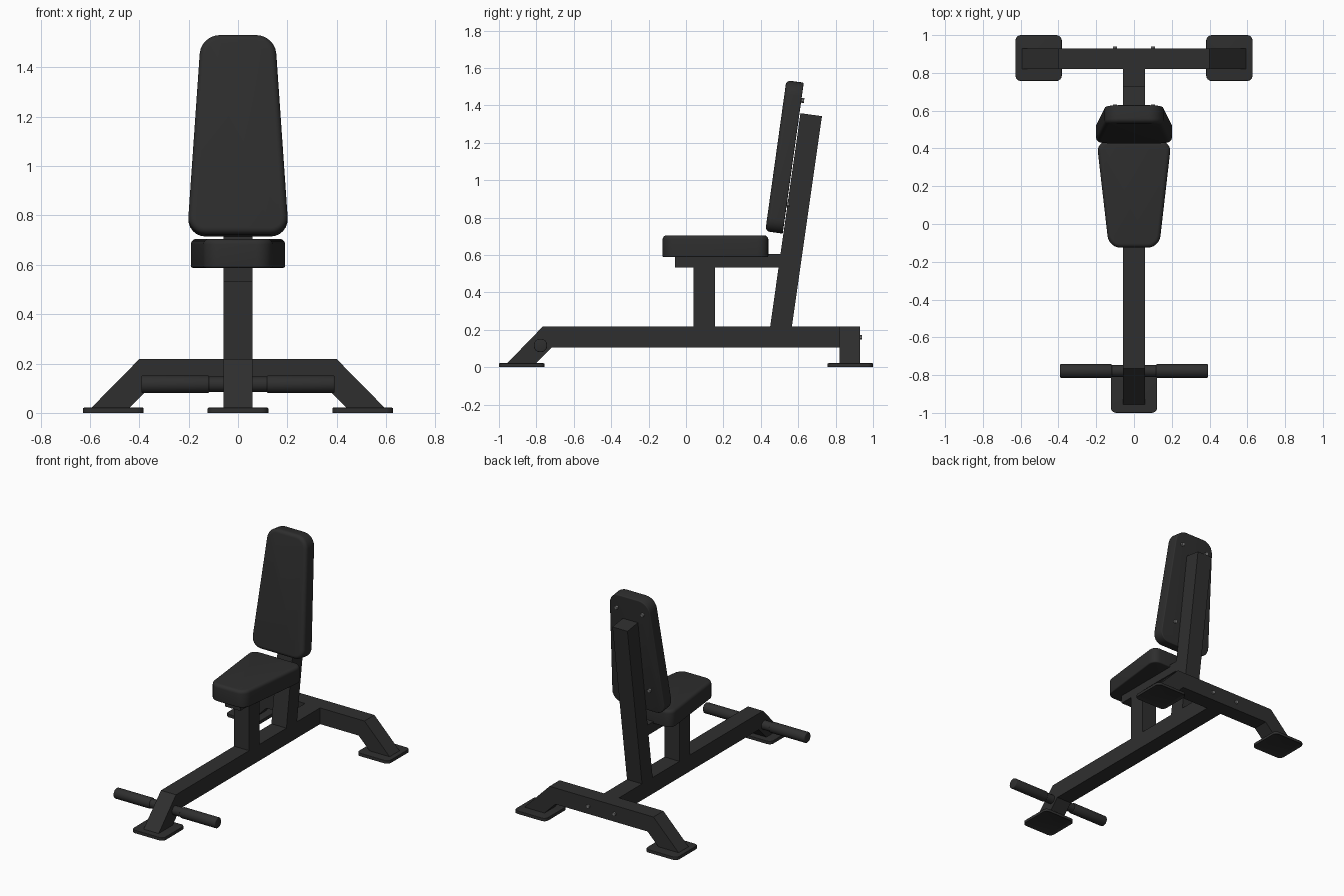
import bpy, bmesh, math
from mathutils import Matrix, Vector

if "Cube" in bpy.data.objects:
    bpy.data.objects.remove(bpy.data.objects["Cube"])


def material(name, v):
    m = bpy.data.materials.new(name)
    m.diffuse_color = (v, v, v, 1)
    m.use_nodes = True
    m.node_tree.nodes["Principled BSDF"].inputs["Base Color"].default_value = m.diffuse_color
    return m


FRAME = material("black frame", 0.028)
PAD = material("black upholstery", 0.027)
STEEL = material("steel bolt", 0.2)


def finish(name, bm, mat, matrix=Matrix(), smooth=False):
    bmesh.ops.recalc_face_normals(bm, faces=bm.faces)
    me = bpy.data.meshes.new(name)
    bm.to_mesh(me)
    bm.free()
    ob = bpy.data.objects.new(name, me)
    bpy.context.collection.objects.link(ob)
    ob.matrix_world = matrix
    me.materials.append(mat)
    if smooth:
        bpy.ops.object.select_all(action='DESELECT')
        ob.select_set(True)
        bpy.context.view_layer.objects.active = ob
        bpy.ops.object.shade_smooth_by_angle(angle=math.radians(35))
    return ob


def prism(name, pts, a, b, axis):
    """Extrude a profile: (y, z) along x, or (x, z) along y."""
    bm = bmesh.new()
    vec = (lambda p, t: (t, p[0], p[1])) if axis == 'x' else (lambda p, t: (p[0], t, p[1]))
    face = bm.faces.new([bm.verts.new(vec(p, a)) for p in pts])
    ext = bmesh.ops.extrude_face_region(bm, geom=[face])
    moved = [g for g in ext["geom"] if isinstance(g, bmesh.types.BMVert)]
    bmesh.ops.translate(bm, verts=moved, vec=Vector(vec((0, 0), b - a)))
    return finish(name, bm, FRAME)


def slab(name, w0, w1, length, thick, radius, mat, matrix, top=0.0, bottom=0.0, hollow=False):
    """Rounded trapezoid in local xy, thickened along z, with softened rims."""
    bm = bmesh.new()
    pts = [(-w0, 0), (w0, 0), (w1, length), (-w1, length)]
    bm.faces.new([bm.verts.new((x, y, 0)) for x, y in pts])
    bmesh.ops.bevel(bm, geom=bm.verts[:], offset=radius, segments=6,
                    profile=0.5, affect='VERTICES')
    ext = bmesh.ops.extrude_face_region(bm, geom=bm.faces[:])
    moved = [g for g in ext["geom"] if isinstance(g, bmesh.types.BMVert)]
    bmesh.ops.translate(bm, verts=moved, vec=(0, 0, thick))
    for z, r in ((thick, top), (0, bottom)):
        if r:
            rim = [e for e in bm.edges if all(abs(v.co.z - z) < 1e-5 for v in e.verts)]
            bmesh.ops.bevel(bm, geom=rim, offset=r, segments=5, profile=0.5, affect='EDGES')
    bmesh.ops.recalc_face_normals(bm, faces=bm.faces)
    if hollow:
        under = [f for f in bm.faces if f.normal.z < -0.9]
        bmesh.ops.inset_region(bm, faces=under, thickness=0.02, depth=0)
        bmesh.ops.translate(bm, verts=list({v for f in under for v in f.verts}), vec=(0, 0, 0.008))
    return finish(name, bm, mat, matrix, True)


def cylinder(name, r, depth, sides, mat, matrix, bevel=0.0):
    bm = bmesh.new()
    bmesh.ops.create_cone(bm, cap_ends=True, segments=sides, radius1=r, radius2=r, depth=depth)
    if bevel:
        rim = [e for e in bm.edges if abs(e.verts[0].co.z - e.verts[1].co.z) < 1e-5]
        bmesh.ops.bevel(bm, geom=rim, offset=bevel, segments=3, profile=0.5, affect='EDGES')
    return finish(name, bm, mat, matrix, sides > 8)


T = Matrix.Translation
W = 0.058  # half width of the square tube

# base rail with its slanted front leg
prism("base_rail", [(-0.957, 0.02), (-0.765, 0.218), (0.825, 0.218), (0.825, 0.105),
                    (-0.718, 0.105), (-0.803, 0.02)], -W, W, 'x')
# rear cross beam with two slanted legs
half = [(0.40, 0.218), (0.595, 0.02), (0.44, 0.02), (0.355, 0.105)]
prism("rear_beam", half + [(-x, z) for x, z in reversed(half)], 0.82, 0.93, 'y')

# foot plates
for name, x, y in (("front_foot", 0, -1), ("rear_foot_left", -0.505, 0.757),
                   ("rear_foot_right", 0.505, 0.757)):
    slab(name, 0.123, 0.123, 0.243, 0.021, 0.03, FRAME, T((x, y, 0)), top=0.004, hollow=True)

# foot peg: core bar and two grips
turn = Matrix.Rotation(math.pi / 2, 4, 'Y')
cylinder("peg_bar", 0.031, 0.5, 24, FRAME, T((0, -0.778, 0.116)) @ turn)
for side, label in ((-1, "left"), (1, "right")):
    cylinder("peg_grip_" + label, 0.036, 0.275, 24, FRAME,
             T((side * 0.2545, -0.778, 0.116)) @ turn, bevel=0.006)

# seat post, seat bracket and tilted back post
prism("seat_post", [(0.04, 0.21), (0.155, 0.21), (0.155, 0.54), (0.04, 0.54)], -W, W, 'x')
prism("seat_bracket", [(-0.058, 0.532), (0.51, 0.532), (0.52, 0.604), (-0.058, 0.604)], -W, W, 'x')
prism("back_post", [(0.449, 0.21), (0.565, 0.21), (0.727, 1.342), (0.612, 1.358)], -W, W, 'x')

# seat and backrest pads
slab("seat", 0.133, 0.198, 0.565, 0.117, 0.06, PAD, T((0, -0.125, 0.588)), top=0.022, bottom=0.008)
lean = T((0, 0.517, 0.714)) @ Matrix.Rotation(math.radians(82.05), 4, 'X')
slab("backrest", 0.206, 0.150, 0.815, 0.094, 0.075, PAD, lean, top=0.024, bottom=0.006)

# bolts on the backrest and the rear beam
for x in (-0.1, 0.1):
    for h in (0.16, 0.72):
        cylinder("backrest_bolt", 0.013, 0.03, 6, STEEL, lean @ T((x, h, 0)))
    cylinder("beam_bolt", 0.013, 0.03, 6, STEEL,
             T((x, 0.926, 0.16)) @ Matrix.Rotation(math.pi / 2, 4, 'X'))
